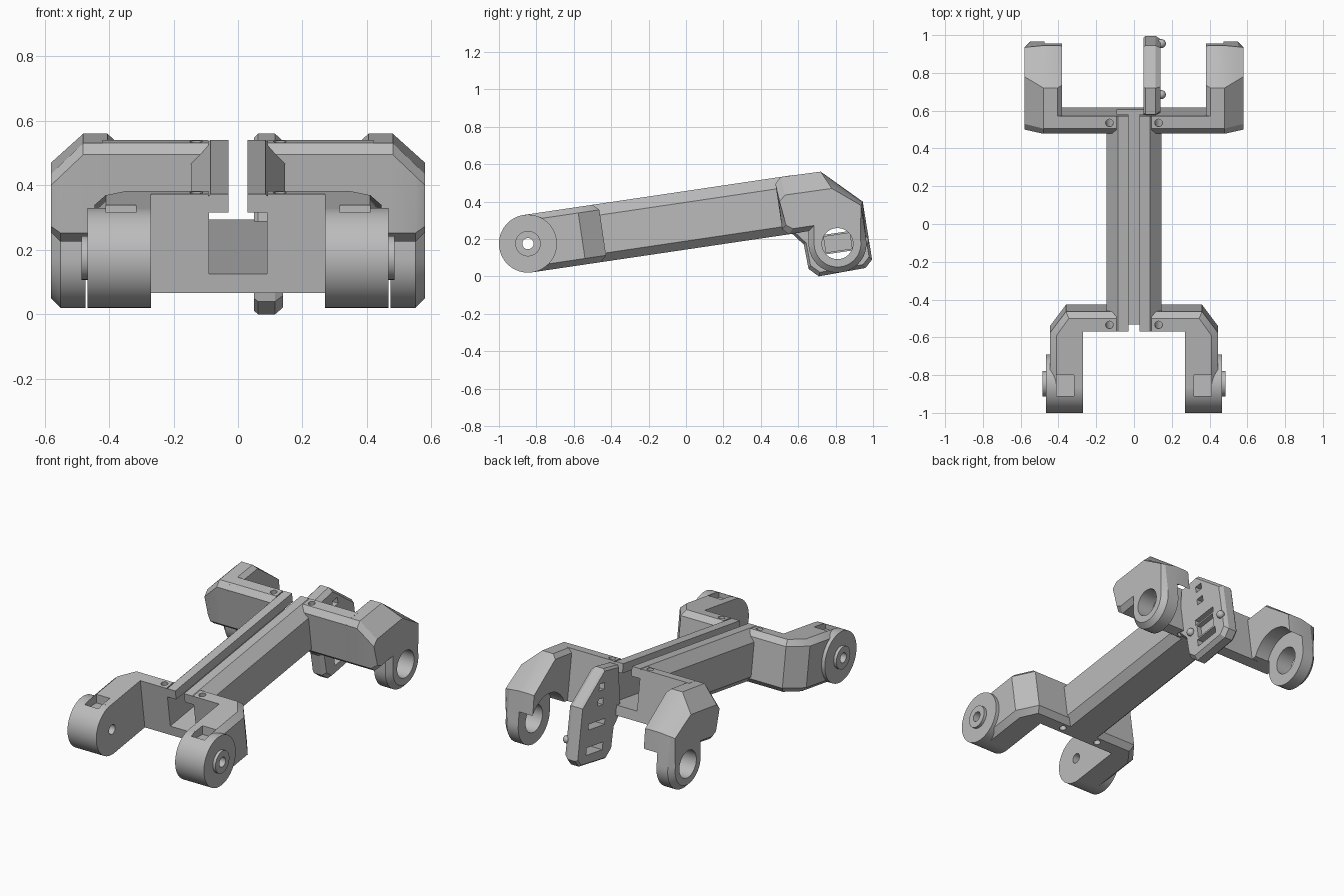
import bpy, bmesh, math

old = bpy.data.objects.get("Cube")
if old:
    bpy.data.objects.remove(old, do_unlink=True)

# One plain grey for the whole casting
GREY = (0.5, 0.5, 0.5, 1.0)
grey = bpy.data.materials.new("plain grey")
grey.use_nodes = True
grey.diffuse_color = GREY
grey.node_tree.nodes["Principled BSDF"].inputs["Base Color"].default_value = GREY

TILT = math.atan(0.148)
C, S = math.cos(TILT), math.sin(TILT)
FRONT_PIVOT = (-0.845, 0.175)
BACK_PIVOT = (0.81, 0.175)
HALF = 0.155            # half height of the beam and hub radius
EDGE = 0.032            # chamfer on the crossbars


def tilt(x, u, w):
    """Point along the sloping beam: u along it, w across it."""
    return (x, FRONT_PIVOT[0] + C * u - S * w, FRONT_PIVOT[1] + S * u + C * w)


def loft(name, rings):
    """Skin a closed solid through rings of equal point count."""
    bm = bmesh.new()
    loops = [[bm.verts.new(p) for p in ring] for ring in rings]
    n = len(loops[0])
    for a, b in zip(loops, loops[1:]):
        for i in range(n):
            j = (i + 1) % n
            bm.faces.new((a[i], a[j], b[j], b[i]))
    bm.faces.new(loops[0][::-1])
    bm.faces.new(loops[-1])
    bmesh.ops.recalc_face_normals(bm, faces=bm.faces)
    mesh = bpy.data.meshes.new(name)
    bm.to_mesh(mesh)
    bm.free()
    mesh.materials.append(grey)
    obj = bpy.data.objects.new(name, mesh)
    bpy.context.collection.objects.link(obj)
    return obj


def disc(name, pivot, x0, x1, r, n=48):
    """Cylinder lying along x."""
    ang = [math.tau * i / n for i in range(n)]
    return loft(name, [[(x, pivot[0] + r * math.cos(a), pivot[1] + r * math.sin(a))
                        for a in ang] for x in (x0, x1)])


def tilted_box(name, x, u, w):
    return loft(name, [[tilt(x[0], u[i], w[j]) for i, j in ((0, 0), (1, 0), (1, 1), (0, 1))],
                       [tilt(x[1], u[i], w[j]) for i, j in ((0, 0), (1, 0), (1, 1), (0, 1))]])


def apply(obj, kind, **settings):
    mod = obj.modifiers.new(kind, kind)
    for key, value in settings.items():
        setattr(mod, key, value)
    bpy.context.view_layer.objects.active = obj
    bpy.ops.object.modifier_apply(modifier=mod.name)


def cut(cutter, *targets):
    cutter.hide_render = True
    for obj in targets:
        apply(obj, "BOOLEAN", operation="DIFFERENCE", object=cutter, solver="EXACT")
    bpy.data.objects.remove(cutter, do_unlink=True)


# Beam with a T-shaped channel
U0, U1 = 0.301, 1.454
half = [(0.10, -HALF), (0.145, -0.11), (0.145, 0.095), (0.085, HALF), (0.03, HALF),
        (0.03, 0.098), (0.09, 0.098), (0.09, -0.095)]
profile = half + [(-x, w) for x, w in reversed(half)]
beam = loft("beam", [[tilt(x, u, w) for x, w in profile] for u in (U0, U1)])

# Front crossbar and arm, chamfered on the outer edges
full = [(0.092, U0), (0.27, U0), (0.27, 0), (0.445, 0), (0.445, 0.29), (0.36, 0.404), (0.092, 0.404)]
slim = [(0.092, U0), (0.27, U0), (0.27, 0), (0.41, 0), (0.41, 0.28), (0.345, 0.372), (0.092, 0.372)]
layers = ((-HALF, slim), (EDGE - HALF, full), (HALF - EDGE, full), (HALF, slim))
front_arm = loft("front_arm", [[tilt(x, u, w) for x, u in pts] for w, pts in layers])

# Front hub, boss, pivot hole and top notch
front_hub = disc("front_hub", FRONT_PIVOT, 0.27, 0.467, HALF, 64)
front_boss = disc("front_boss", FRONT_PIVOT, 0.46, 0.485, 0.068)
cut(disc("pivot_cutter", FRONT_PIVOT, 0.2, 0.6, 0.03, 32), front_arm, front_hub, front_boss)
notch = loft("notch_cutter", [[(x, -0.91, 0.285), (x, -0.80, 0.285), (x, -0.80, 0.4), (x, -0.91, 0.4)]
                              for x in (0.317, 0.41)])
cut(notch, front_arm, front_hub)

# Back crossbar
section = [(U1, -HALF), (U1, HALF), (1.388, HALF), (1.356, HALF - EDGE),
           (1.356, EDGE - HALF), (1.388, -HALF)]
back_crossbar = loft("back_crossbar", [[tilt(x, u, w) for u, w in section] for x in (0.092, 0.42)])


# Back arm with rounded ear
def arm_ring(x, drop, inset):
    def mix(a, b):
        return (x, a[0] + (b[0] - a[0]) * drop, a[1] + (b[1] - a[1]) * drop)
    k = 0.7 * inset
    ring = [mix((0.478, 0.495), (0.50, 0.40)),
            (x, 0.514 + k, 0.252 + k), (x, 0.55 + k, 0.225 + inset),
            (x, 0.655 + inset, 0.242 + inset)]
    r = HALF - inset
    for i in range(25):
        a = math.radians(180 + 190 * i / 24)
        ring.append((x, BACK_PIVOT[0] + r * math.cos(a), BACK_PIVOT[1] + r * math.sin(a)))
    return ring + [mix((0.945, 0.395), (0.935, 0.38)), mix((0.72, 0.56), (0.78, 0.47)),
                   mix((0.505, 0.531), (0.53, 0.435))]


back_arm = loft("back_arm", [arm_ring(*p) for p in (
    (0.38, 0.25, 0), (0.405, 0, 0), (0.48, 0, 0), (0.55, 0.7, 0), (0.58, 1, 0.03))])
cut(disc("clearance_cutter", BACK_PIVOT, 0.3, 0.473, 0.176), back_arm)
cut(disc("ear_cutter", BACK_PIVOT, 0.4, 0.7, 0.083), back_arm)

# Screw holes through beam and crossbars
for u, bar in ((0.337, front_arm), (1.418, back_crossbar)):
    for side in (-1, 1):
        rings = [[tilt(side * 0.13 + 0.02 * math.cos(math.tau * i / 24),
                       u + 0.02 * math.sin(math.tau * i / 24), w) for i in range(24)]
                 for w in (-0.3, 0.3)]
        cut(loft("screw_cutter", rings), beam, *([bar] if side > 0 else []))

# Single mounting plate at the back
outline = [(0.58, 0.53), (0.72, 0.56), (0.945, 0.40), (0.995, 0.09), (0.96, 0.045),
           (0.71, 0.0), (0.655, 0.04), (0.63, 0.17), (0.56, 0.235)]
mid = (0.79, 0.27)
plate = loft("mounting_plate", [
    [(x, mid[0] + (y - mid[0]) * s, mid[1] + (z - mid[1]) * s) for y, z in outline]
    for x, s in ((0.05, 0.96), (0.062, 1), (0.115, 1), (0.14, 0.92))])
for u, w in (((1.56, 1.72), (-0.185, -0.15)), ((1.56, 1.72), (-0.335, -0.29)),
             ((1.595, 1.645), (-0.06, -0.02)), ((1.595, 1.645), (0.03, 0.07))):
    cut(tilted_box("slot_cutter", (0, 0.2), u, w), plate)
cut(tilted_box("pocket_cutter", (0.11, 0.2), (1.57, 1.71), (-0.28, -0.195)), plate)

# Two small rounded hooks on the plate
hooks = []
for i, y in enumerate((0.685, 0.955)):
    bpy.ops.mesh.primitive_uv_sphere_add(segments=16, ring_count=8, radius=0.024, location=(0.145, y, 0.19))
    hook = bpy.context.object
    hook.name = ("front_hook", "rear_hook")[i]
    hook.data.materials.append(grey)
    hooks.append(hook)

# Mirror the paired parts and smooth the round ones
paired = [front_arm, front_hub, front_boss, back_crossbar, back_arm]
for obj in paired:
    apply(obj, "MIRROR", use_mirror_merge=False)
for obj in paired + hooks + [beam, plate]:
    bpy.ops.object.select_all(action="DESELECT")
    obj.select_set(True)
    bpy.context.view_layer.objects.active = obj
    bpy.ops.object.shade_smooth_by_angle(angle=math.radians(25))
